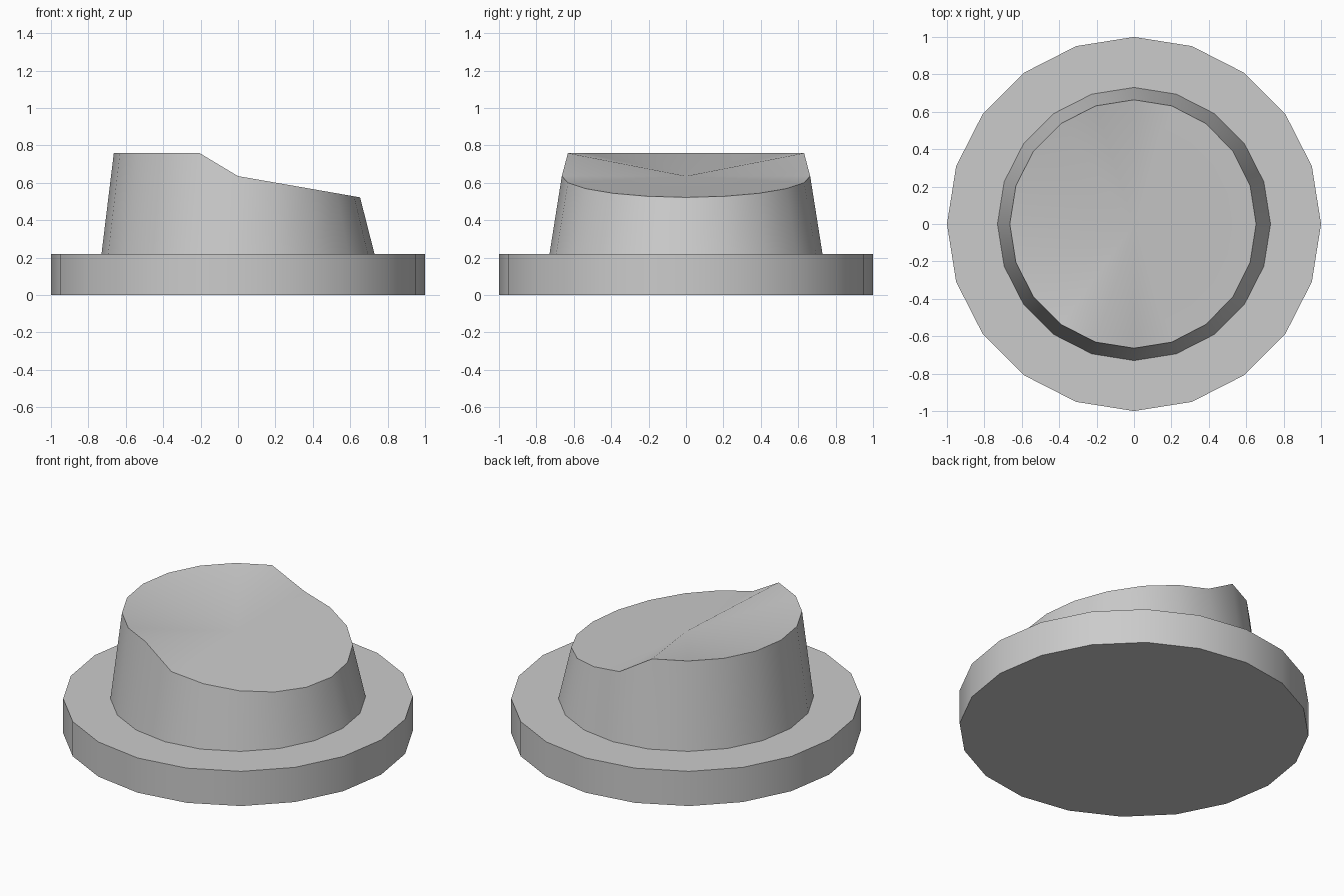
import bpy, bmesh
from math import cos, sin, pi, radians

if "Cube" in bpy.data.objects:
    bpy.data.objects.remove(bpy.data.objects["Cube"])

SIDES = 20


def ring(bm, radius, z):
    return [bm.verts.new((radius * cos(2 * pi * i / SIDES),
                          radius * sin(2 * pi * i / SIDES), z))
            for i in range(SIDES)]


def bridge(bm, lower, upper):
    for i in range(SIDES):
        j = (i + 1) % SIDES
        bm.faces.new((lower[i], lower[j], upper[j], upper[i]))


bm = bmesh.new()

# Flange disc, shoulder and tapered knob wall
rings = [ring(bm, r, z) for r, z in
         ((1.0, 0.0), (1.0, 0.219), (0.73, 0.219), (0.664, 0.636))]
for lower, upper in zip(rings, rings[1:]):
    bridge(bm, lower, upper)
bm.faces.new(rings[0][::-1])

# Thumb rest: back of the rim is raised, front half is tilted down
rim = rings[-1]
for v in rim:
    if v.co.x < -0.01:
        v.co.z = 0.759
    elif v.co.x > 0.01:
        v.co.z -= v.co.x * 0.171
        v.co.x *= 0.983

# Top surface fans out from a low centre point
centre = bm.verts.new((0, 0, 0.636))
for i in range(SIDES):
    bm.faces.new((rim[i], rim[(i + 1) % SIDES], centre))

mesh = bpy.data.meshes.new("thumb_button")
bm.to_mesh(mesh)
bm.free()
button = bpy.data.objects.new("thumb_button", mesh)
bpy.context.collection.objects.link(button)

# Smooth sides with crisp rims
bpy.context.view_layer.objects.active = button
button.select_set(True)
bpy.ops.object.shade_smooth_by_angle(angle=radians(40))
